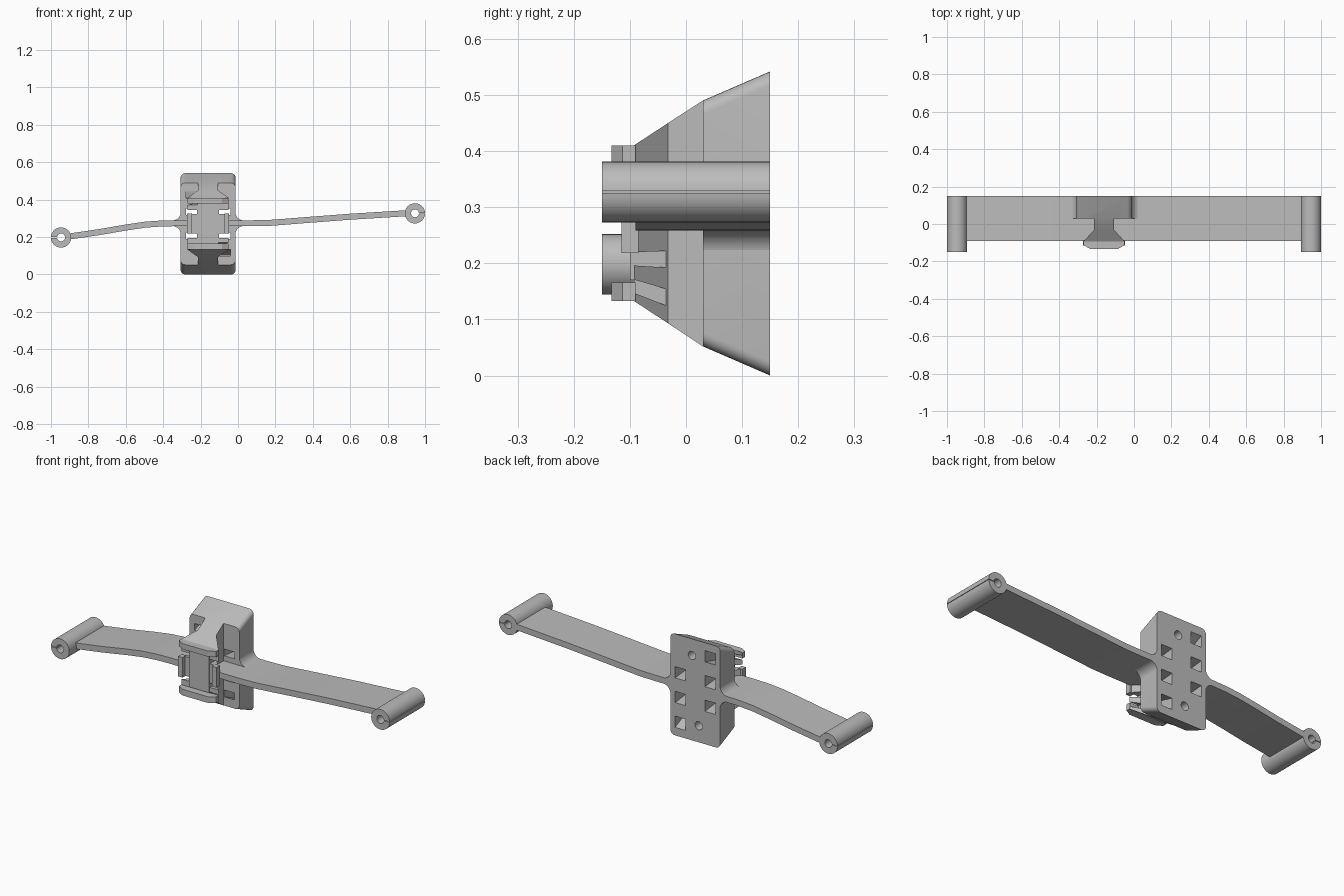
import bpy, bmesh
from math import cos, sin, pi
from mathutils import Vector

if "Cube" in bpy.data.objects:
    bpy.data.objects.remove(bpy.data.objects["Cube"], do_unlink=True)

grey = bpy.data.materials.new("plain grey")
grey.use_nodes = True
grey.diffuse_color = (0.5, 0.5, 0.5, 1)
grey.node_tree.nodes["Principled BSDF"].inputs["Base Color"].default_value = grey.diffuse_color

CX = -0.16    # middle of the central block
CZ = 0.271    # its mid height


def loft(name, sections):
    """Skin a list of (y, outline in x-z) sections and cap both ends."""
    bm = bmesh.new()
    rings = [[bm.verts.new((x, y, z)) for x, z in pts] for y, pts in sections]
    n = len(rings[0])
    for a, b in zip(rings, rings[1:]):
        for i in range(n):
            j = (i + 1) % n
            bm.faces.new((a[i], a[j], b[j], b[i]))
    bm.faces.new(rings[0])
    bm.faces.new(rings[-1][::-1])
    bmesh.ops.recalc_face_normals(bm, faces=bm.faces)
    mesh = bpy.data.meshes.new(name)
    bm.to_mesh(mesh)
    bm.free()
    mesh.materials.append(grey)
    ob = bpy.data.objects.new(name, mesh)
    bpy.context.collection.objects.link(ob)
    return ob


def prism(name, pts, y0, y1):
    return loft(name, [(y0, pts), (y1, pts)])


def rect(x, half, z0, z1):
    return [(x - half, z0), (x + half, z0), (x + half, z1), (x - half, z1)]


def arc(x, z, r, a0, a1, n):
    return [(x + r * cos(a0 + (a1 - a0) * i / n), z + r * sin(a0 + (a1 - a0) * i / n))
            for i in range(n + 1)]


def rounded(half, z0, z1, r=0.025):
    pts = []
    for k, (sx, z) in enumerate([(1, z1 - r), (-1, z1 - r), (-1, z0 + r), (1, z0 + r)]):
        pts += arc(CX + sx * (half - r), z, r, k * pi / 2, (k + 1) * pi / 2, 6)
    return pts


def boolean(target, other, operation):
    mod = target.modifiers.new(operation.lower(), 'BOOLEAN')
    mod.operation, mod.object, mod.solver = operation, other, 'EXACT'
    bpy.context.view_layer.objects.active = target
    bpy.ops.object.modifier_apply(modifier=mod.name)
    bpy.data.objects.remove(other, do_unlink=True)


# Central block with a neck that flares towards the front
body = loft("centre_block", [(0.15, rounded(0.147, 0, 0.542)),
                             (0.03, rounded(0.147, 0.052, 0.49))])
neck = loft("neck", [(0.05, rect(CX, 0.054, 0.052, 0.49)),
                     (0.03, rect(CX, 0.054, 0.052, 0.49)),
                     (-0.032, rect(CX, 0.054, 0.093, 0.45)),
                     (-0.093, rect(CX, 0.11, 0.133, 0.41))])
boolean(body, neck, 'UNION')

# Tapered strap slots: square at the back, thin at the front
for side in (1, -1):
    for back, front in ((-0.202, -0.106), (-0.066, -0.063), (0.066, 0.063)):
        x = CX + side * 0.088
        zb, zf = CZ + side * back, CZ + side * front
        slot = loft("slot_cutter", [(0.16, rect(x, 0.031, zb - 0.031, zb + 0.031)),
                                    (0.03, rect(x, 0.031, (zb + zf) / 2 - 0.018, (zb + zf) / 2 + 0.018)),
                                    (-0.11, rect(x, 0.031, zf - 0.011, zf + 0.011))])
        boolean(body, slot, 'DIFFERENCE')
    # Blind round hole in the back
    hole = prism("hole_cutter", arc(CX + side * 0.02, CZ + side * 0.182, 0.022,
                                    0, 2 * pi * 23 / 24, 23), 0.06, 0.16)
    boolean(body, hole, 'DIFFERENCE')

# Front socket: panel, end bars with angled corners, side clips
prism("front_panel", rect(CX, 0.058, 0.17, 0.375), -0.1, -0.09)
for name, z0, z1 in (("top", 0.38, 0.41), ("bottom", 0.133, 0.166)):
    loft(name + "_bar", [(-0.09, rect(CX, 0.11, z0, z1)), (-0.113, rect(CX, 0.11, z0, z1)),
                         (-0.133, rect(CX, 0.075, z0, z1))])
for name, side in (("left", 1), ("right", -1)):
    prism(name + "_clip", rect(CX + side * 0.1, 0.013, 0.218, 0.325), -0.115, -0.085)


def arm(name, path, half=0.016):
    """Flat strap of even thickness following a path."""
    path = [Vector(p) for p in path]
    top, low = [], []
    for i, p in enumerate(path):
        d = (path[min(i + 1, len(path) - 1)] - path[max(i - 1, 0)]).normalized()
        n = Vector((-d.y, d.x)) * half
        top.append(tuple(p + n))
        low.append(tuple(p - n))
    prism(name, top + low[::-1], -0.09, 0.15)


# Arms
arm("right_arm", [(-0.91, 0.202), (-0.74, 0.227), (-0.6, 0.251), (-0.5, 0.266),
                  (-0.42, 0.272), (-0.35, 0.274), (CX, 0.274)])
arm("left_arm", [(CX, 0.274), (0.08, 0.274), (0.17, 0.276), (0.25, 0.282),
                 (0.35, 0.29), (0.6, 0.309), (0.91, 0.328)])

# Fillets where the arms meet the block
R = 0.045
for name, side in (("left", 1), ("right", -1)):
    for place, up in (("upper", 1), ("lower", -1)):
        x, z = CX + side * 0.146, 0.274 + up * 0.015
        curve = [(x + side * (R - R * sin(t * pi / 16)), z + up * (R - R * cos(t * pi / 16)))
                 for t in range(9)]
        prism(f"{name}_{place}_fillet", curve + [(x - side * 0.01, z + up * R),
              (x - side * 0.01, z - up * 0.005), (x + side * R, z - up * 0.005)], 0.03, 0.15)

# Slit tubes at the arm ends
for name, x, z, start in (("left", 0.946, 0.327, 0), ("right", -0.946, 0.198, pi)):
    outer = arc(x, z, 0.054, start + 0.03, start + 2 * pi - 0.03, 40)
    inner = arc(x, z, 0.021, start + 2 * pi - 0.075, start + 0.075, 40)
    prism(name + "_tube", outer + inner, -0.15, 0.15)

# Smooth curved faces, keep edges sharp
bpy.ops.object.select_all(action='DESELECT')
for ob in bpy.context.collection.objects:
    if ob.type == 'MESH':
        ob.select_set(True)
        bpy.context.view_layer.objects.active = ob
bpy.ops.object.shade_smooth_by_angle(angle=0.5)
